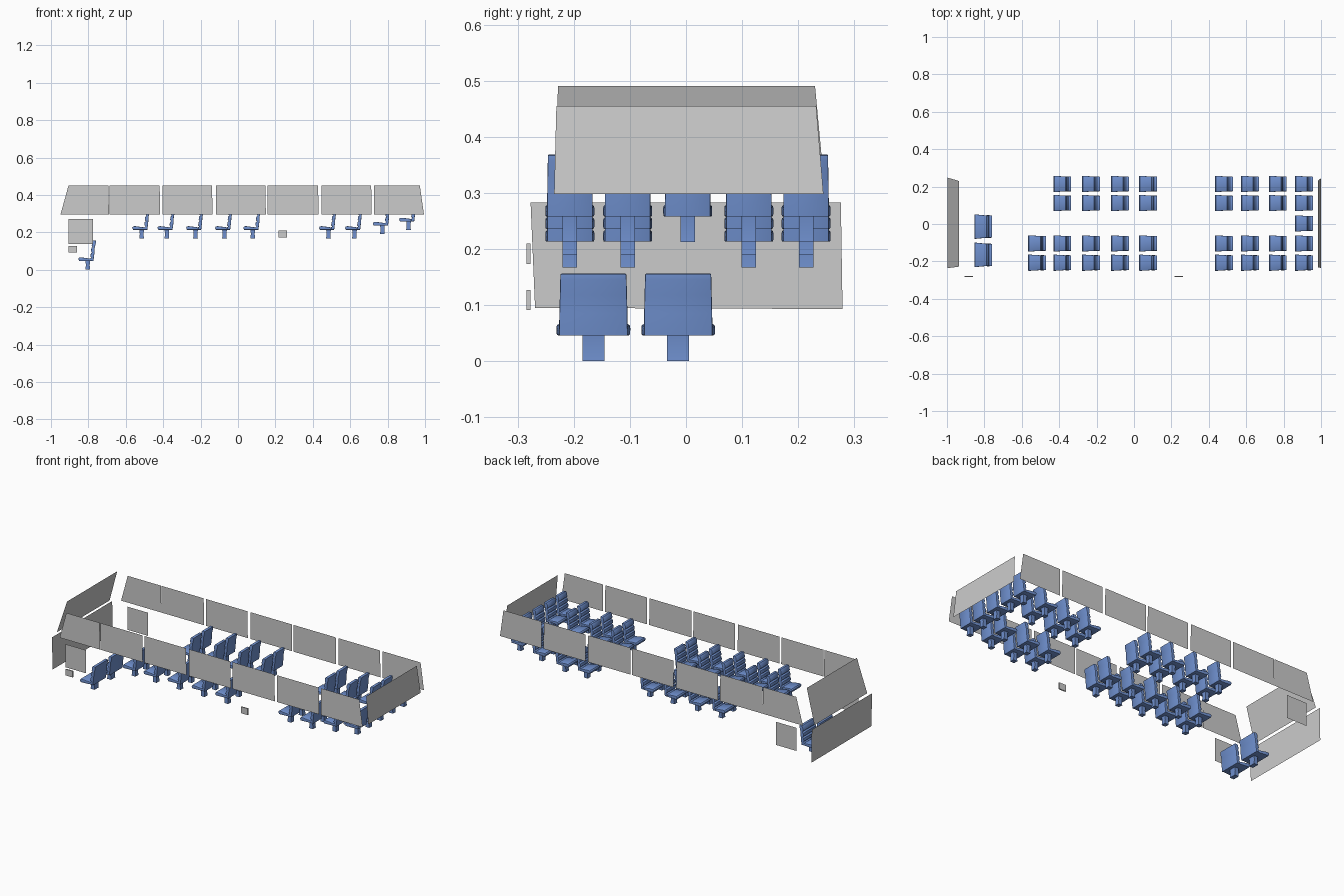
import bpy, bmesh, math

if "Cube" in bpy.data.objects:
    bpy.data.objects.remove(bpy.data.objects["Cube"])

blue = bpy.data.materials.new("seat_blue")
blue.diffuse_color = (0.16, 0.28, 0.62, 1)
blue.use_nodes = True
blue.node_tree.nodes["Principled BSDF"].inputs["Base Color"].default_value = blue.diffuse_color


def add_object(name, mesh, loc=(0, 0, 0), scale=(1, 1, 1)):
    ob = bpy.data.objects.new(name, mesh)
    ob.location, ob.scale = loc, scale
    bpy.context.collection.objects.link(ob)
    return ob


def pane(name, corners):
    mesh = bpy.data.meshes.new(name)
    mesh.from_pydata(corners, [], [(0, 1, 2, 3)])
    return add_object(name, mesh)


def side_pane(name, y, x0, x1, z0, z1, top0=None, top1=None):
    t0 = x0 if top0 is None else top0
    t1 = x1 if top1 is None else top1
    pts = [(x0, y, z0), (x1, y, z0), (t1, y, z1), (t0, y, z1)]
    return pane(name, pts if y < 0 else pts[::-1])


def extrude_profile(bm, profile, width, bevel):
    """Extrude an (x, z) outline across y; width(x, z) gives the full width."""
    rings = []
    for s in (-1, 1):
        rings.append([bm.verts.new((x, s * width(x, z) / 2, z)) for x, z in profile])
    a, b = rings
    n = len(a)
    faces = [bm.faces.new(a), bm.faces.new(b[::-1])]
    for i in range(n):
        faces.append(bm.faces.new((a[i], b[i], b[(i + 1) % n], a[(i + 1) % n])))
    bmesh.ops.recalc_face_normals(bm, faces=faces)
    rim = set(faces[0].edges) | set(faces[1].edges)
    if bevel:
        bmesh.ops.bevel(bm, geom=list(rim), offset=bevel, segments=2,
                        profile=0.5, affect='EDGES', clamp_overlap=True)


def make_seat_mesh():
    bm = bmesh.new()
    # pedestal
    extrude_profile(bm, [(-0.013, 0), (0.012, 0), (0.010, 0.025), (0.013, 0.05),
                         (-0.013, 0.05), (-0.010, 0.025)], lambda x, z: 0.039, 0)
    # cushion, wider towards the front
    extrude_profile(bm, [(-0.046, 0.046), (0.03, 0.046), (0.03, 0.058), (0.01, 0.06),
                         (-0.035, 0.066), (-0.046, 0.065), (-0.051, 0.058)],
                    lambda x, z: 0.122 - 0.20 * x, 0.003)
    # backrest with padded ribs on the sitting side
    extrude_profile(bm, [(0.014, 0.048), (0.030, 0.046), (0.035, 0.085), (0.037, 0.118),
                         (0.044, 0.145), (0.044, 0.155), (0.029, 0.156), (0.023, 0.148),
                         (0.021, 0.128), (0.026, 0.122), (0.019, 0.116), (0.017, 0.099),
                         (0.023, 0.093), (0.016, 0.087), (0.014, 0.071), (0.020, 0.065),
                         (0.014, 0.060)],
                    lambda x, z: 0.122 - 0.05 * max(0, z - 0.07), 0.002)
    mesh = bpy.data.meshes.new("seat")
    bm.to_mesh(mesh)
    bm.free()
    mesh.materials.append(blue)
    mesh.shade_smooth()
    mesh.set_sharp_from_angle(angle=math.radians(35))
    return mesh


# seats: driver pair, then passenger rows as (x, floor height)
seat = make_seat_mesh()
for y in (-0.165, -0.014):
    add_object("driver_seat", seat, (-0.803, y, 0))
rows = [(-0.515, 0.167), (-0.38, 0.167), (-0.227, 0.167), (-0.072, 0.167), (0.079, 0.167),
        (0.484, 0.167), (0.623, 0.167), (0.772, 0.19), (0.912, 0.212)]
for i, (x, z) in enumerate(rows):
    ys = [-0.207, -0.104]
    if i > 0:
        ys += [0.112, 0.214]
    if i == len(rows) - 1:
        ys.append(0.003)
    for y in ys:
        add_object("passenger_seat", seat, (x, y, z), (1, 0.665, 1))

# side windows and front door windows
spans = [(-0.949, -0.69), (-0.688, -0.416), (-0.404, -0.136), (-0.118, 0.149),
         (0.158, 0.431), (0.446, 0.715), (0.727, 0.994)]
for y, yd in ((-0.278, -0.284), (0.284, 0.284)):
    for i, (x0, x1) in enumerate(spans):
        t0 = -0.906 if i == 0 else x0
        t1 = 0.972 if i == 6 else x1 - 0.003
        side_pane("side_window", y, x0, x1, 0.296, 0.451, t0, t1)
    side_pane("door_window", yd, -0.906, -0.775, 0.138, 0.272)

# windscreens and rear window
pane("upper_windscreen", [(-0.997, 0.248, 0.298), (-0.997, -0.236, 0.298),
                          (-0.936, -0.228, 0.49), (-0.936, 0.23, 0.49)])
pane("lower_windscreen", [(-1, 0.279, 0.093), (-1, -0.269, 0.095),
                          (-1, -0.277, 0.283), (-1, 0.276, 0.283)])
pane("rear_window", [(1.0, -0.235, 0.298), (1.0, 0.245, 0.298),
                     (0.984, 0.232, 0.455), (0.984, -0.231, 0.455)])

# small panels on the near side
for name, x0, x1, z0, z1 in (("step_panel", -0.906, -0.862, 0.091, 0.127),
                             ("side_hatch", 0.217, 0.261, 0.173, 0.21)):
    bm = bmesh.new()
    bmesh.ops.create_cube(bm, size=1)
    for v in bm.verts:
        v.co = ((x0 + x1) / 2 + v.co.x * (x1 - x0), -0.281 + v.co.y * 0.007,
                (z0 + z1) / 2 + v.co.z * (z1 - z0))
    mesh = bpy.data.meshes.new(name)
    bm.to_mesh(mesh)
    bm.free()
    add_object(name, mesh)
